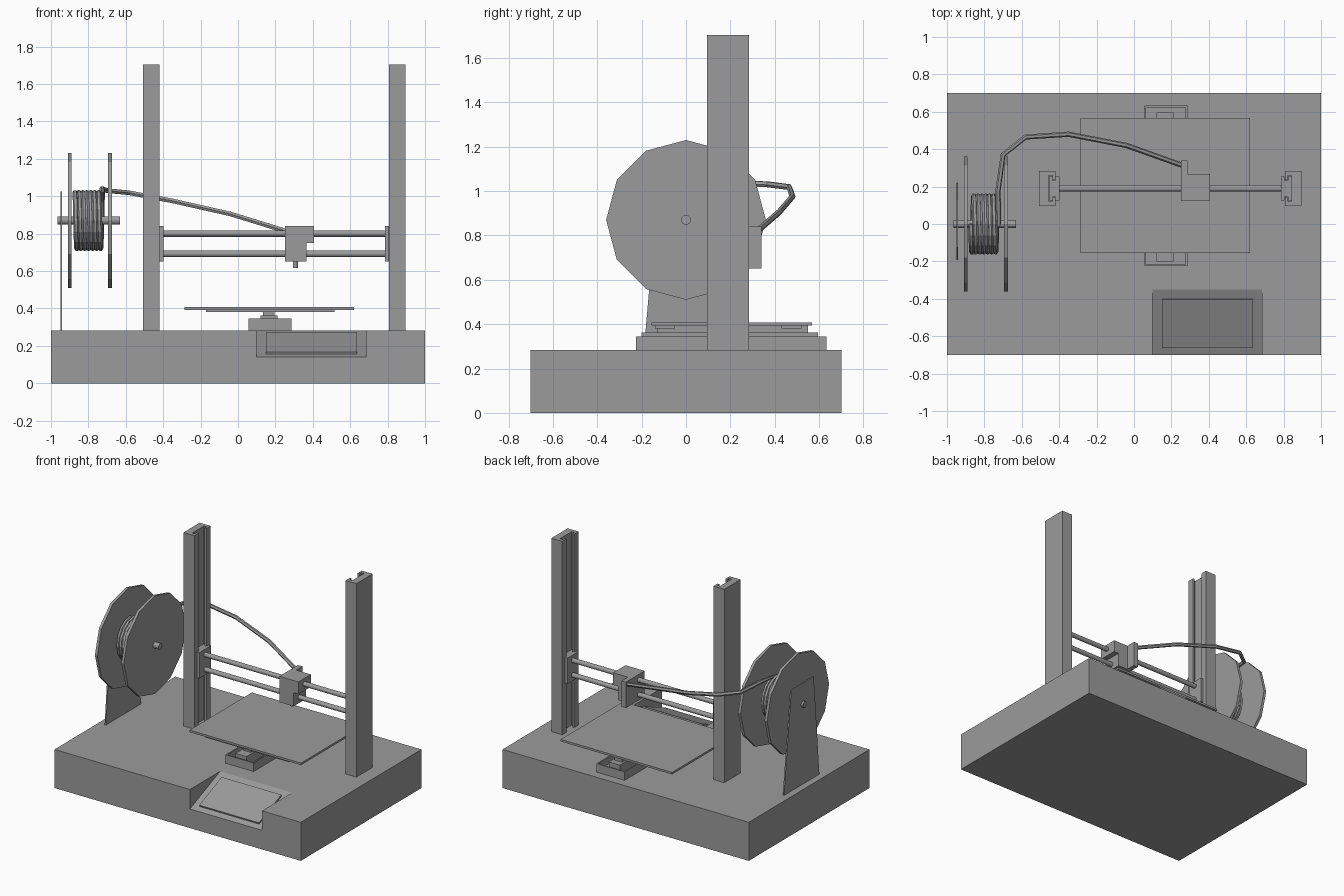
import bpy, bmesh, math
from mathutils import Vector

cube = bpy.data.objects.get("Cube")
if cube:
    bpy.data.objects.remove(cube, do_unlink=True)

grey = bpy.data.materials.new("Plain Grey")
grey.use_nodes = True
GREY = (0.33, 0.33, 0.33, 1)
grey.diffuse_color = GREY
grey.node_tree.nodes["Principled BSDF"].inputs["Base Color"].default_value = GREY


def finish(name, bm):
    bmesh.ops.recalc_face_normals(bm, faces=bm.faces)
    mesh = bpy.data.meshes.new(name)
    bm.to_mesh(mesh)
    bm.free()
    mesh.materials.append(grey)
    obj = bpy.data.objects.new(name, mesh)
    bpy.context.collection.objects.link(obj)
    return obj


def prism(name, profile, axis, low, high):
    """Extrude a 2D profile along an axis (0 = x, 1 = y, 2 = z)."""
    bm = bmesh.new()

    def place(p):
        co = list(p)
        co.insert(axis, low)
        return bm.verts.new(co)

    face = bm.faces.new([place(p) for p in profile])
    moved = bmesh.ops.extrude_face_region(bm, geom=[face])["geom"]
    offset = Vector((0, 0, 0))
    offset[axis] = high - low
    bmesh.ops.translate(bm, vec=offset,
                        verts=[v for v in moved if isinstance(v, bmesh.types.BMVert)])
    return finish(name, bm)


def box(name, x, y, z):
    return prism(name, [(x[0], y[0]), (x[1], y[0]), (x[1], y[1]), (x[0], y[1])], 2, *z)


def disc(name, centre, radius, axis, low, high, sides=12):
    pts = [(centre[0] + radius * math.cos(math.tau * i / sides),
            centre[1] + radius * math.sin(math.tau * i / sides)) for i in range(sides)]
    return prism(name, pts, axis, low, high)


def cut(target, cutter):
    mod = target.modifiers.new("Cut", 'BOOLEAN')
    mod.operation, mod.solver, mod.object = 'DIFFERENCE', 'EXACT', cutter
    bpy.context.view_layer.objects.active = target
    bpy.ops.object.modifier_apply(modifier=mod.name)
    bpy.data.objects.remove(cutter, do_unlink=True)


def wire(name, points, radius):
    curve = bpy.data.curves.new(name, 'CURVE')
    curve.dimensions = '3D'
    curve.bevel_depth, curve.bevel_resolution = radius, 1
    curve.use_fill_caps = True
    spline = curve.splines.new('POLY')
    spline.points.add(len(points) - 1)
    for p, co in zip(spline.points, points):
        p.co = (*co, 1)
    spline.use_smooth = False
    curve.materials.append(grey)
    obj = bpy.data.objects.new(name, curve)
    bpy.context.collection.objects.link(obj)


# Base with a sloped control recess and its screen
DECK = 0.283
base = box("base", (-1, 1), (-0.7, 0.7), (0, DECK))
cut(base, prism("recess_cutter", [(-0.75, 0.12), (-0.35, DECK), (-0.35, 0.4), (-0.75, 0.4)],
                0, 0.1, 0.685))
prism("screen", [(-0.66, 0.156), (-0.4, 0.262), (-0.404, 0.275), (-0.664, 0.168)], 0, 0.15, 0.635)

# Slotted uprights and their sliders, mirrored about the gantry centre
MID = 0.193
for side, label in ((-1, "right"), (1, "left")):
    def px(d):
        return MID + side * d

    prism(label + "_upright",
          [(px(0.702), 0.095), (px(0.614), 0.095), (px(0.614), 0.145), (px(0.628), 0.145),
           (px(0.628), 0.122), (px(0.65), 0.122), (px(0.65), 0.258), (px(0.628), 0.258),
           (px(0.628), 0.235), (px(0.614), 0.235), (px(0.614), 0.283), (px(0.702), 0.283)],
          2, DECK, 1.703)
    prism(label + "_slider",
          [(px(0.648), 0.125), (px(0.63), 0.125), (px(0.63), 0.147), (px(0.612), 0.147),
           (px(0.612), 0.125), (px(0.592), 0.125), (px(0.592), 0.255), (px(0.612), 0.255),
           (px(0.612), 0.233), (px(0.63), 0.233), (px(0.63), 0.255), (px(0.648), 0.255)],
          2, 0.65, 0.84)

# Gantry rods
for label, z in (("upper", 0.8), ("lower", 0.692)):
    disc(label + "_rod", (0.19, z), 0.017, 0, -0.41, 0.795)

# Print head, rear plate and nozzle
prism("print_head", [(0.25, 0.65), (0.365, 0.65), (0.365, 0.75), (0.405, 0.75),
                     (0.405, 0.84), (0.25, 0.84)], 1, 0.123, 0.267)
box("head_rear_plate", (0.25, 0.285), (0.267, 0.34), (0.65, 0.84))
disc("nozzle", (0.307, 0.19), 0.014, 2, 0.615, 0.65)

# Bed, support strips, trough and rail
box("bed", (-0.285, 0.62), (-0.155, 0.568), (0.393, 0.408))
for label, y in (("front", -0.14), ("rear", 0.43)):
    box(label + "_bed_strip", (-0.17, 0.515), (y, y + 0.09), (0.38, 0.393))
trough = box("bed_trough", (0.055, 0.285), (-0.225, 0.633), (DECK, 0.345))
cut(trough, box("trough_cutter", (0.064, 0.276), (-0.216, 0.624), (0.295, 0.4)))
box("bed_rail", (0.12, 0.21), (-0.2, 0.595), (0.295, 0.363))
box("bed_carriage", (0.135, 0.195), (-0.13, 0.55), (0.363, 0.393))

# Spool stand, axle and flanges
AXIS_Z = 0.87
prism("spool_stand", [(-0.19, DECK), (0.22, DECK), (0.135, 1.025), (-0.125, 1.025)],
      0, -0.95, -0.94)
axle = disc("spool_axle", (0, AXIS_Z), 0.022, 0, -0.965, -0.63)
for label, x in (("outer", -0.91), ("inner", -0.695)):
    disc(label + "_flange", (0, AXIS_Z), 0.36, 0, x, x + 0.02)

# Wound filament, then the free run to the print head
turns, steps = 7, 16
path = []
for i in range(turns * steps + 1):
    a = math.tau * i / steps
    path.append((-0.872 + 0.148 * i / (turns * steps),
                 -0.15 * math.sin(a), AXIS_Z + 0.15 * math.cos(a)))
path += [(-0.727, 0.18, 1.04), (-0.7, 0.37, 1.03), (-0.58, 0.465, 1.018), (-0.35, 0.48, 0.975),
         (-0.04, 0.42, 0.905), (0.268, 0.31, 0.81)]
wire("filament", path, 0.014)
